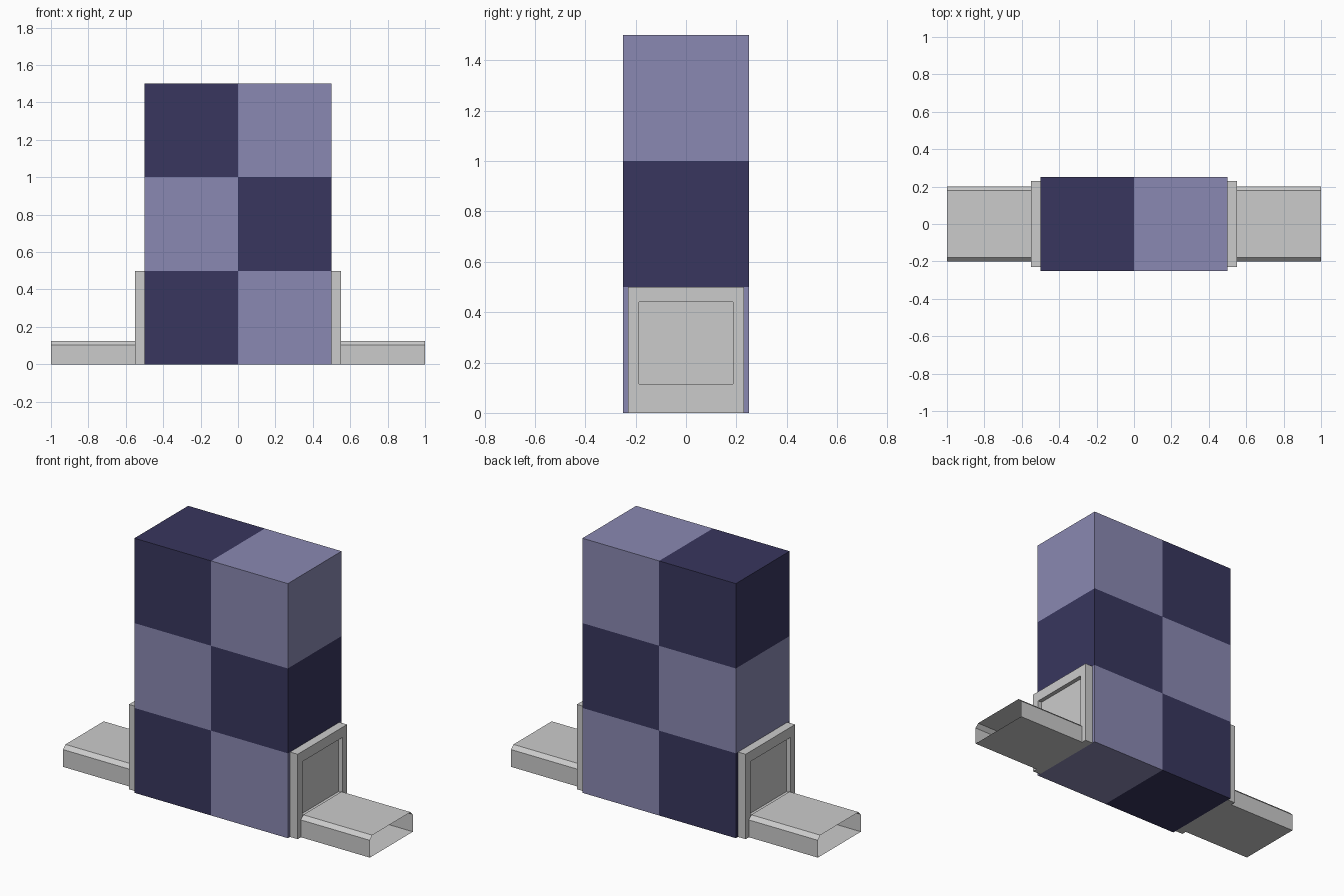
import bpy, bmesh

if "Cube" in bpy.data.objects:
    bpy.data.objects.remove(bpy.data.objects["Cube"])


def material(name, rgb):
    m = bpy.data.materials.new(name)
    m.diffuse_color = (*rgb, 1)
    m.use_nodes = True
    m.node_tree.nodes["Principled BSDF"].inputs["Base Color"].default_value = m.diffuse_color
    return m


def make_object(name, bm, mats=()):
    mesh = bpy.data.meshes.new(name)
    bm.to_mesh(mesh)
    bm.free()
    for m in mats:
        mesh.materials.append(m)
    ob = bpy.data.objects.new(name, mesh)
    bpy.context.collection.objects.link(ob)
    return ob


def box(x0, x1, y0, y1, z0, z1):
    bm = bmesh.new()
    bmesh.ops.create_cube(bm, size=1)
    for v in bm.verts:
        v.co.x = x1 if v.co.x > 0 else x0
        v.co.y = y1 if v.co.y > 0 else y0
        v.co.z = z1 if v.co.z > 0 else z0
    return bm


dark = material("dark_violet", (0.04, 0.037, 0.112))
light = material("light_violet", (0.255, 0.25, 0.445))

# Checkered body: one box sliced into half-unit squares
bm = box(-0.5, 0.5, -0.25, 0.25, 0, 1.5)
for co, no in (((0, 0, 0), (1, 0, 0)), ((0, 0, 0.5), (0, 0, 1)), ((0, 0, 1), (0, 0, 1))):
    bmesh.ops.bisect_plane(bm, geom=bm.verts[:] + bm.edges[:] + bm.faces[:],
                           plane_co=co, plane_no=no)
for f in bm.faces:
    c = f.calc_center_median()
    row = min(int(c.z / 0.5 + 1e-4), 2)
    f.material_index = (int(c.x > 0) + row) % 2
make_object("checkered_body", bm, (dark, light))


def end_frame(name, s):
    # Panel with a rectangular recess in its outer face
    bm = box(0.5, 0.55, -0.23, 0.23, 0, 0.5)
    face = max(bm.faces, key=lambda f: f.calc_center_median().x)
    bmesh.ops.inset_region(bm, faces=[face], thickness=0.045)
    for v in face.verts:
        v.co.y = 0.186 if v.co.y > 0 else -0.186
        v.co.z = 0.44 if v.co.z > 0.25 else 0.115
    bmesh.ops.inset_region(bm, faces=[face], thickness=0, depth=0)
    for v in face.verts:
        v.co.x = 0.525
    finish(name, bm, s)


def tray(name, s):
    # Open-ended thin duct with chamfered top edges
    profile = [(-0.2, 0), (0.2, 0), (0.2, 0.102), (0.178, 0.124),
               (-0.178, 0.124), (-0.2, 0.102)]
    bm = bmesh.new()
    a, b = ([bm.verts.new((x, y, z)) for y, z in profile] for x in (0.55, 1.0))
    for i in range(6):
        j = (i + 1) % 6
        bm.faces.new((a[i], b[i], b[j], a[j]))
    bmesh.ops.recalc_face_normals(bm, faces=bm.faces[:])
    # The duct is open, so make sure its floor looks down
    floor = min(bm.faces, key=lambda f: f.calc_center_median().z)
    if floor.normal.z > 0:
        bmesh.ops.reverse_faces(bm, faces=bm.faces[:])
    finish(name, bm, s)


def finish(name, bm, s):
    # Mirror to the left side when needed
    if s < 0:
        for v in bm.verts:
            v.co.x *= -1
        bmesh.ops.reverse_faces(bm, faces=bm.faces[:])
    make_object(name, bm)


for side, s in (("right", 1), ("left", -1)):
    end_frame(side + "_end_frame", s)
    tray(side + "_tray", s)
